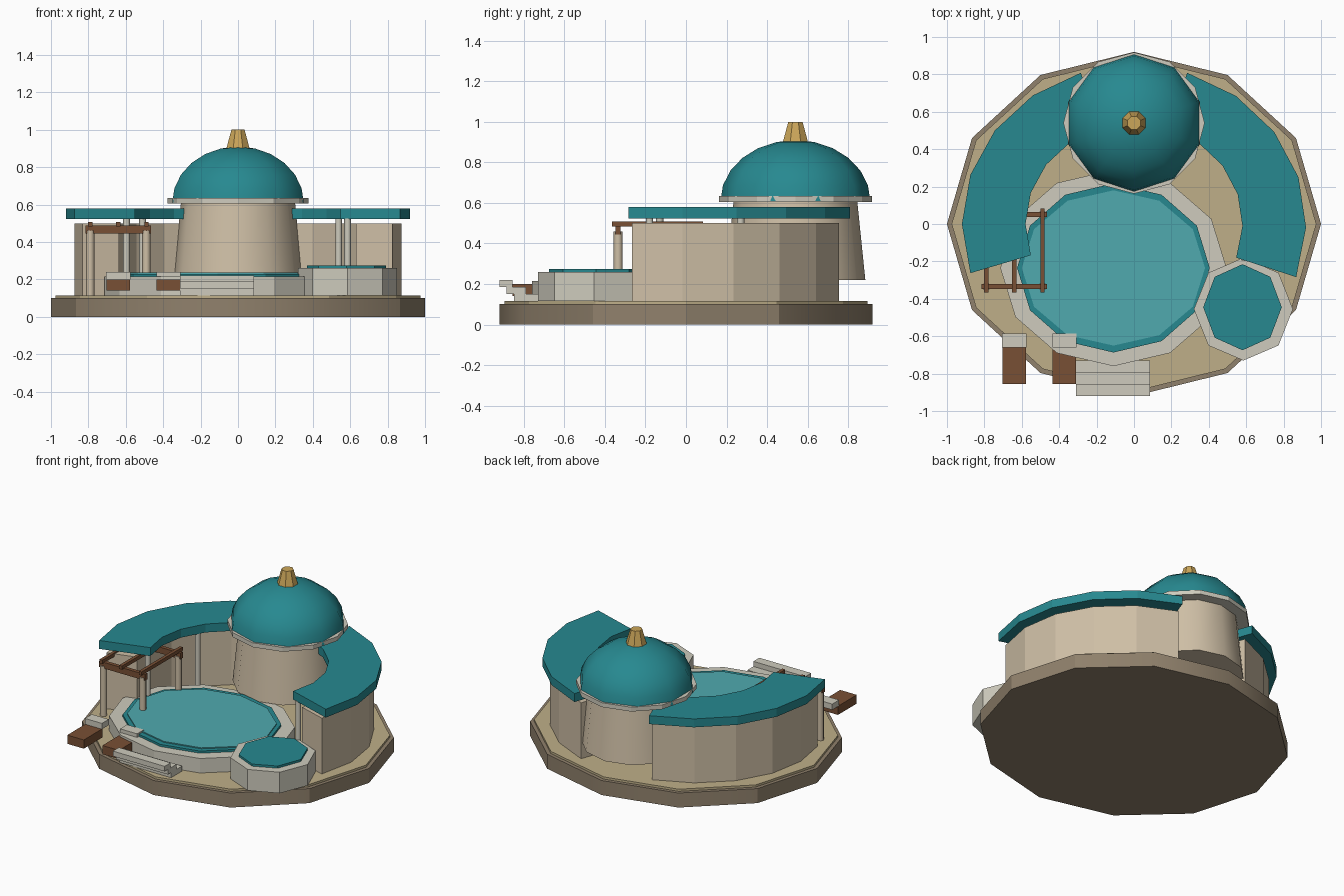
import bpy, bmesh, math
from math import radians, cos, sin, pi

if "Cube" in bpy.data.objects:
    bpy.data.objects.remove(bpy.data.objects["Cube"])


def mat(name, rgb):
    m = bpy.data.materials.new(name)
    m.diffuse_color = (*rgb, 1)
    m.use_nodes = True
    m.node_tree.nodes["Principled BSDF"].inputs["Base Color"].default_value = m.diffuse_color
    return m


STONE = mat("dark_stone", (0.28, 0.22, 0.15))
SAND = mat("sand", (0.52, 0.43, 0.25))
WALL = mat("plaster", (0.62, 0.52, 0.38))
TEAL = mat("teal", (0.02, 0.25, 0.28))
WATER = mat("water", (0.08, 0.40, 0.43))
PALE = mat("pale_stone", (0.62, 0.60, 0.51))
WOOD = mat("wood", (0.19, 0.08, 0.035))
GOLD = mat("gold", (0.60, 0.38, 0.10))


def finish(name, bm, m, smooth=None):
    bmesh.ops.recalc_face_normals(bm, faces=bm.faces)
    me = bpy.data.meshes.new(name)
    bm.to_mesh(me)
    bm.free()
    ob = bpy.data.objects.new(name, me)
    me.materials.append(m)
    bpy.context.collection.objects.link(ob)
    if smooth:
        bpy.ops.object.select_all(action='DESELECT')
        ob.select_set(True)
        bpy.context.view_layer.objects.active = ob
        bpy.ops.object.shade_smooth_by_angle(angle=radians(smooth))
    return ob


def lathe(name, centre, profile, n, m, phase=0, smooth=None):
    """Stack of (rx, ry, z) polygon rings, capped at both ends."""
    bm = bmesh.new()
    rings = []
    for rx, ry, z in profile:
        rings.append([bm.verts.new((centre[0] + rx * cos(phase + 2 * pi * i / n),
                                    centre[1] + ry * sin(phase + 2 * pi * i / n), z))
                      for i in range(n)])
    for a, b in zip(rings, rings[1:]):
        for i in range(n):
            j = (i + 1) % n
            bm.faces.new((a[i], a[j], b[j], b[i]))
    bm.faces.new(rings[0])
    bm.faces.new(rings[-1])
    return finish(name, bm, m, smooth)


def arc_block(name, inner, outer, z0, z1, a0, a1, m, n=5):
    """Curved bar between two ellipses."""
    bm = bmesh.new()
    secs = []
    for i in range(n + 1):
        t = radians(a0 + (a1 - a0) * i / n)
        secs.append([bm.verts.new((r[0] * cos(t), r[1] * sin(t), z))
                     for r, z in ((inner, z0), (outer, z0), (outer, z1), (inner, z1))])
    for a, b in zip(secs, secs[1:]):
        for k in range(4):
            bm.faces.new((a[k], a[(k + 1) % 4], b[(k + 1) % 4], b[k]))
    bm.faces.new(secs[0])
    bm.faces.new(secs[-1])
    return finish(name, bm, m)


def box(name, x, y, z, m):
    bm = bmesh.new()
    bmesh.ops.create_cube(bm, size=1)
    for v in bm.verts:
        v.co = [(r[0] + r[1]) / 2 + c * (r[1] - r[0]) for r, c in zip((x, y, z), v.co)]
    return finish(name, bm, m)


# Island base
lathe("base", (0, 0), [(1, .92, 0), (1, .92, .1)], 12, STONE, smooth=31)
lathe("sand_top", (0, 0), [(.975, .895, .1), (.975, .895, .115)], 12, SAND)

# Curved wings: wall and overhanging roof on each side
for side, a0, a1 in (("right", -19.5, 72), ("left", 198, 108)):
    arc_block(side + "_wing_wall", (.67, .61), (.875, .795), .115, .5, a0, a1, WALL)
    arc_block(side + "_wing_roof", (.58, .54), (.92, .85), .522, .58, a0, a1, TEAL)

# Slim columns under the inner roof edge
for i, p in enumerate(((.586, -.18), (.538, .27), (-.596, -.13), (-.51, .29))):
    lathe(f"column_{i}", p, [(.018, .018, .115), (.018, .018, .525)], 8, PALE, smooth=50)

# Domed tower
T = (0, .54)
lathe("tower", T, [(.345, .345, .22), (.305, .305, .61)], 12, WALL, smooth=40)
lathe("dome_ring", T, [(.378, .378, .605), (.378, .378, .635)], 12, PALE)
dome = [(.37 * cos(radians(a)), .37 * cos(radians(a)), .61 + .3 * sin(radians(a)))
        for a in (0, 15, 30, 45, 60, 75, 88)]
lathe("dome", T, dome, 10, TEAL, pi / 2, smooth=40)
lathe("finial", T, [(.07, .07, .89), (.038, .038, 1.0)], 8, GOLD, pi / 8)

# Main pool
P = (-.11, -.235)
lathe("pool_rim", P, [(.605, .525, .115), (.605, .525, .215)], 12, PALE)
lathe("pool_edge", P, [(.515, .452, .2), (.515, .452, .23)], 12, TEAL)
lathe("pool_water", P, [(.49, .415, .22), (.49, .415, .237)], 12, WATER)

# Small raised pool
S = (.585, -.455)
lathe("small_pool_rim", S, [(.265, .275, .115), (.265, .275, .26)], 8, PALE)
lathe("small_pool_water", (.58, -.445), [(.21, .23, .25), (.21, .23, .275)], 8, TEAL)

# Pergola: posts, cross beams, slats
for i, (x, y) in enumerate(((-.79, -.335), (-.49, -.335), (-.79, .05), (-.49, .05))):
    lathe(f"pergola_post_{i}", (x, y), [(.022, .022, .115), (.022, .022, .46)], 8, WALL, smooth=50)
for i, y in enumerate((-.335, .05)):
    box(f"pergola_beam_{i}", (-.815, -.465), (y - .013, y + .013), (.445, .487), WOOD)
for i, x in enumerate((-.79, -.64, -.49)):
    box(f"pergola_slat_{i}", (x - .011, x + .011), (-.365, .083), (.483, .508), WOOD)

# Entry steps
for i, y in enumerate(((-.85, -.73), (-.885, -.79), (-.92, -.855))):
    box(f"step_{i}", (-.31, .085), y, (.115 + .035 * i, .15 + .035 * i), PALE)

# Loungers with headrests
for i, x in enumerate((-.64, -.372)):
    box(f"lounger_{i}", (x - .063, x + .063), (-.855, -.65), (.14, .2), WOOD)
    box(f"headrest_{i}", (x - .065, x + .065), (-.66, -.585), (.2, .24), PALE)
